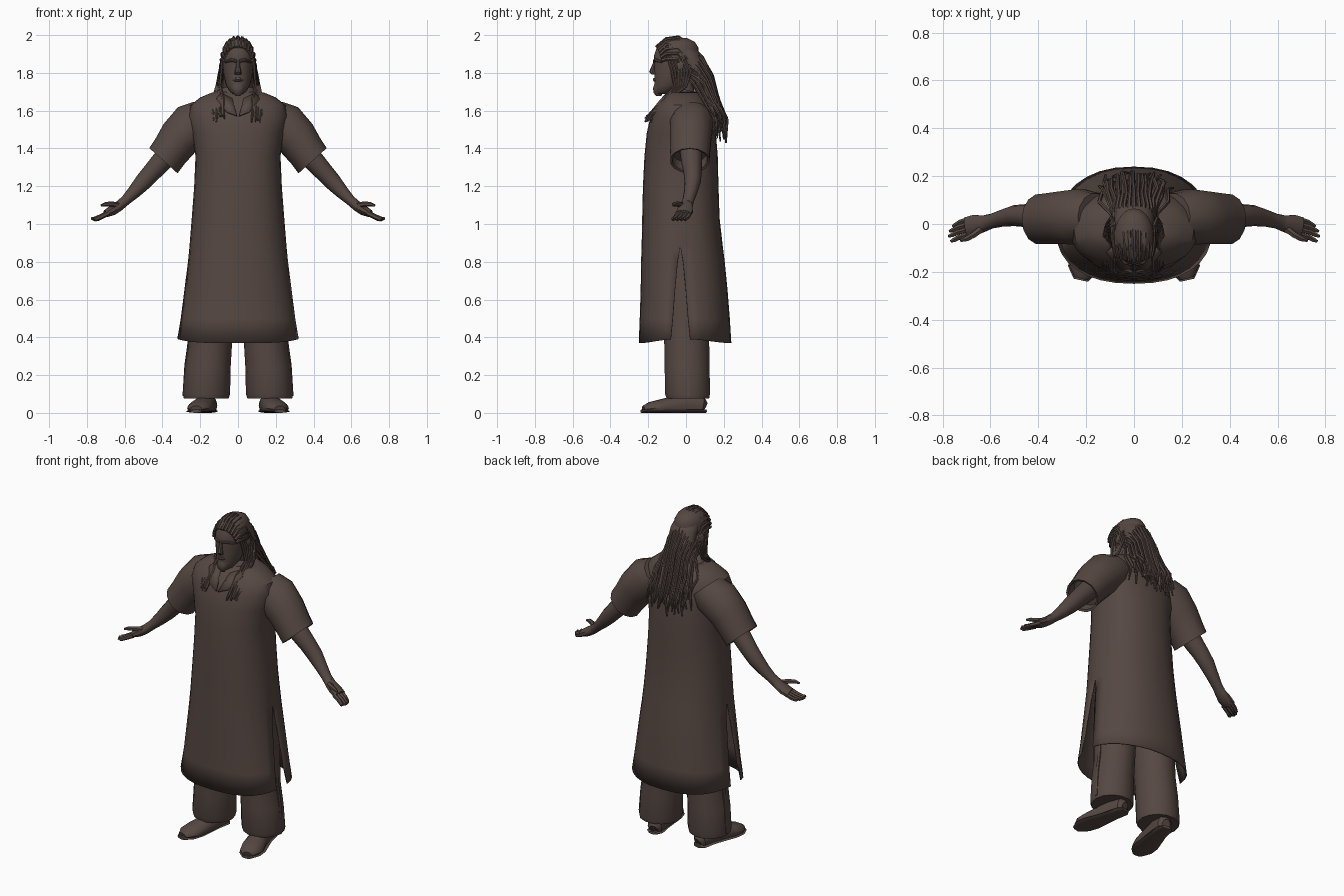
import bpy, bmesh, math, random
from mathutils import Vector
random.seed(4)

brown = bpy.data.materials.new("dark brown")
brown.diffuse_color = (0.092, 0.064, 0.055, 1)
Y, Z = Vector((0, 1, 0)), Vector((0, 0, 1))


def finish(bm, name, mirror=False, angle=35, thick=0):
    bmesh.ops.recalc_face_normals(bm, faces=bm.faces[:])
    me = bpy.data.meshes.new(name)
    bm.to_mesh(me)
    bm.free()
    ob = bpy.data.objects.new(name, me)
    bpy.context.collection.objects.link(ob)
    me.materials.append(brown)
    if thick:
        m = ob.modifiers.new("thickness", 'SOLIDIFY')
        m.thickness = thick
    if mirror:
        ob.modifiers.new("mirror", 'MIRROR').use_mirror_merge = False
    bpy.ops.object.select_all(action='DESELECT')
    ob.select_set(True)
    bpy.context.view_layer.objects.active = ob
    bpy.ops.object.shade_smooth_by_angle(angle=math.radians(angle))
    return ob


def loft(bm, rings, n=12, ref=Y, axis=None):
    """Tube through (x, y, z, half width, half depth along ref)."""
    pts = [Vector(r[:3]) for r in rings]
    loops = []
    for i, r in enumerate(rings):
        t = axis or (pts[min(i + 1, len(pts) - 1)] - pts[max(i - 1, 0)])
        u = t.cross(ref).normalized()
        v = u.cross(t).normalized()
        loops.append([bm.verts.new(pts[i] + u * r[3] * math.cos(a) + v * r[4] * math.sin(a))
                      for a in (2 * math.pi * k / n for k in range(n))])
    for a, b in zip(loops, loops[1:]):
        for k in range(n):
            bm.faces.new((a[k], a[(k + 1) % n], b[(k + 1) % n], b[k]))
    bm.faces.new(loops[0])
    bm.faces.new(loops[-1])


def part(name, rings, n=12, mirror=False, ref=Y, axis=None, angle=40):
    bm = bmesh.new()
    loft(bm, rings, n, ref, axis)
    return finish(bm, name, mirror, angle)


# Tunic: front and back halves joined above the side slits
# rows: z, half width, front y, back y, half slit gap
rows = [(.37, .325, -.25, .24, .042), (.50, .305, -.245, .232, .032), (.65, .285, -.24, .22, .022),
        (.80, .265, -.238, .205, .01), (.88, .257, -.235, .195, 0), (1.03, .245, -.232, .178, 0),
        (1.20, .232, -.228, .172, 0), (1.36, .225, -.22, .168, 0), (1.48, .245, -.208, .158, 0),
        (1.57, .265, -.188, .145, 0), (1.63, .25, -.158, .125, 0), (1.67, .20, -.12, .105, 0),
        (1.695, .14, -.095, .085, 0), (1.70, .09, -.085, .07, 0)]
bm = bmesh.new()
N = 14
grid = []
for z, w, yf, yb, gap in rows:
    row = []
    mid = -.03
    for sign, reach in ((-1, mid - yf), (1, yb - mid)):
        g = math.asin(gap / reach)
        half = []
        for k in range(N + 1):
            a = g + (math.pi - 2 * g) * k / N
            x = math.copysign(abs(math.cos(a)) ** .88, math.cos(a)) * w
            y = mid + sign * reach * math.sin(a) ** .88
            side = .022 * abs(math.cos(a)) ** 4 if z < .4 else 0
            half.append(bm.verts.new((x, y, z + side)))
        row.append(half)
    grid.append(row)
for a, b in zip(grid, grid[1:]):
    for h in (0, 1):
        for k in range(N):
            bm.faces.new((a[h][k], a[h][k + 1], b[h][k + 1], b[h][k]))
bmesh.ops.remove_doubles(bm, verts=bm.verts[:], dist=.0005)
finish(bm, "tunic", angle=30, thick=.006)

# Sleeves, with a turned-in cuff
part("sleeve", [(.16, .03, 1.58, .10, .10), (.225, .03, 1.535, .125, .118), (.31, .025, 1.455, .112, .112),
                (.36, .022, 1.385, .102, .108), (.395, .02, 1.335, .10, .106),
                (.392, .02, 1.339, .088, .094), (.355, .02, 1.38, .085, .09)],
     14, True, axis=Vector((.67, 0, -.75)))

# Collar flaps and neck band
bm = bmesh.new()
q = [(.006, -.206, 1.575), (.03, -.125, 1.665), (.09, -.10, 1.695), (.115, -.12, 1.665), (.06, -.19, 1.595)]
bm.faces.new([bm.verts.new(p) for p in q])
finish(bm, "collar_flap", True, thick=.008)
part("neck_band", [(0, -.01, 1.66, .13, .105), (0, -.008, 1.70, .105, .085), (0, -.005, 1.712, .09, .075)], 18)

# Arms
part("arm", [(.33, .025, 1.41, .06, .06), (.41, .03, 1.325, .055, .055), (.455, .035, 1.275, .05, .048),
             (.50, .035, 1.225, .046, .044), (.55, .025, 1.17, .036, .036), (.595, .012, 1.125, .027, .031),
             (.62, .005, 1.105, .026, .033)], 12, True)

# Hands: palm, four curled fingers and a thumb
bm = bmesh.new()
loft(bm, [(.59, .012, 1.127, .025, .028), (.63, .002, 1.095, .027, .036), (.665, -.004, 1.072, .027, .044),
          (.70, -.012, 1.055, .02, .042)], 10)
for i in range(4):
    y, long = .02 - .021 * i, (.058, .072, .076, .066)[i]
    loft(bm, [(.685, y, 1.058, .014, .012), (.70 + long * .45, y - .012, 1.036, .013, .011),
              (.70 + long * .8, y - .024, 1.026, .012, .010), (.70 + long, y - .03, 1.03, .006, .006)], 6)
loft(bm, [(.635, -.018, 1.10, .016, .016), (.67, -.045, 1.105, .014, .014),
          (.70, -.062, 1.105, .012, .012), (.725, -.07, 1.098, .006, .006)], 6)
finish(bm, "hand", True, 45)

# Trousers
part("trouser_leg", [(.168, .01, .075, .118, .115), (.167, .008, .10, .125, .122), (.16, .006, .24, .121, .122),
                     (.147, .004, .36, .115, .122), (.138, .0, .55, .122, .125), (.12, -.01, .75, .122, .13),
                     (.11, -.02, .92, .115, .12)], 14, True, axis=Z)
# Outer trouser seam
bm = bmesh.new()
loft(bm, [(.288, .015, .09, .006, .012), (.278, .012, .25, .006, .012), (.26, .01, .38, .006, .012),
          (.25, .005, .6, .005, .01)], 6)
finish(bm, "trouser_seam", True)

# Shoes, flattened on a sole
bm = bmesh.new()
loft(bm, [(.15, .10, .03, .025, .028), (.153, .085, .038, .044, .05), (.163, .02, .045, .05, .062),
          (.18, -.07, .036, .058, .052), (.20, -.14, .028, .066, .042), (.213, -.19, .024, .058, .034),
          (.222, -.225, .018, .03, .02)], 14, Z)
for v in bm.verts:
    v.co.z = max(v.co.z, .012)
finish(bm, "shoe", True)
part("shoe_sole", [(.15, .105, .009, .028, .009), (.155, .08, .009, .05, .009), (.168, .01, .009, .05, .009),
                   (.20, -.13, .009, .07, .009), (.213, -.19, .009, .064, .009), (.223, -.235, .009, .03, .009)],
     12, True, ref=Z)

# Head and neck
part("neck", [(0, 0, 1.62, .075, .075), (0, -.02, 1.70, .06, .065), (0, -.03, 1.78, .06, .065)], 14)
part("head", [(0, -.125, 1.688, .026, .036), (0, -.118, 1.70, .043, .05), (0, -.09, 1.735, .064, .078),
              (0, -.068, 1.79, .077, .1), (0, -.057, 1.84, .083, .112), (0, -.052, 1.89, .085, .118),
              (0, -.045, 1.935, .08, .11), (0, -.042, 1.965, .064, .088), (0, -.04, 1.985, .035, .045)],
     20, axis=Z, angle=60)
# Nose, lips, brow, beard
part("nose", [(0, -.163, 1.862, .010, .008), (0, -.172, 1.83, .012, .013), (0, -.177, 1.805, .018, .018),
              (0, -.168, 1.792, .018, .014)], 8, axis=Z)
part("lips", [(-.028, -.153, 1.762, .006, .006), (-.01, -.165, 1.764, .011, .011),
              (.01, -.165, 1.764, .011, .011), (.028, -.153, 1.762, .006, .006)], 8)
part("brow", [(.006, -.168, 1.863, .009, .008), (.035, -.16, 1.868, .01, .01), (.066, -.128, 1.858, .006, .008)],
     8, True)
part("beard", [(0, -.147, 1.745, .032, .02), (0, -.15, 1.72, .036, .026), (0, -.147, 1.695, .028, .026),
               (0, -.145, 1.677, .012, .014)], 10, axis=Z)
part("ear", [(.083, -.035, 1.80, .006, .012), (.09, -.03, 1.825, .01, .02), (.09, -.028, 1.85, .009, .02),
             (.084, -.03, 1.865, .004, .01)], 8, True, axis=Z)

# Hair bulk under the locks
part("hair_mass", [(0, -.09, 1.945, .045, .03), (0, -.03, 1.93, .075, .05), (0, .02, 1.88, .082, .06),
                   (0, .055, 1.80, .085, .055), (0, .085, 1.72, .085, .042), (0, .125, 1.62, .085, .032),
                   (0, .165, 1.52, .065, .02)], 14, ref=Y + Z * .6)


def lock(bm, pts, r, n=6):
    last = len(pts) - 1
    loft(bm, [(*p, r * (.5 if i == last else 1), r * (.5 if i == last else 1)) for i, p in enumerate(pts)],
         n, Vector((.9, .3, .3)))


# Long locks combed back over the crown
bm = bmesh.new()
for layer in range(3):
    count = (13, 12, 11)[layer]
    for i in range(count):
        s = 2 * i / (count - 1) - 1
        c, sn = math.cos(s * 1.5), math.sin(s * 1.5)
        j = lambda a: random.uniform(-a, a)
        d = layer * .022
        end = random.uniform(1.38, 1.50) + abs(s) * .08
        spread = (.115 + .015 * layer) * s
        pts = [(.082 * sn, .02 - .03 * abs(s) - d, 1.80 + .15 * c),
               (.085 * sn, .05 + .035 * c - d, 1.77 + .115 * c),
               (.095 * s, .085 + .05 * c - d + j(.006), 1.74 + .05 * c),
               (spread * .95 + j(.008), .135 + .04 * c - d, 1.65),
               (spread + j(.012), .18 + .03 * c - d + j(.01), (1.65 + end) / 2),
               (spread + j(.02), .19 + .025 * c - d + j(.015), end)]
        if layer == 0:
            pts = [(.076 * sn, -.158 + .03 * abs(s), 1.86 + .075 * c), (.083 * sn, -.105, 1.865 + .115 * c),
                   (.088 * sn, -.04, 1.862 + .128 * c)] + pts
        lock(bm, pts, .0095 if layer == 0 else .0085)
finish(bm, "back_locks", angle=50)

# Locks hanging in front of the shoulders
bm = bmesh.new()
for side in (-1, 1):
    for i in range(7):
        f = i / 6
        x = .075 + .055 * f + random.uniform(-.008, .008)
        lock(bm, [(side * .082, -.10 + .09 * f, 1.89 - .02 * f), (side * (.088 + .008 * f), -.075 + .1 * f, 1.81),
                  (side * (.094 + .018 * f), -.06 + .06 * f, 1.73),
                  (side * x, -.13 + .03 * f, 1.655),
                  (side * x, -.19 + .035 * f, 1.58 + .015 * f),
                  (side * (x - .006), -.218 + .04 * f, 1.535 + random.uniform(0, .04))], .008)
finish(bm, "front_locks", angle=50)
